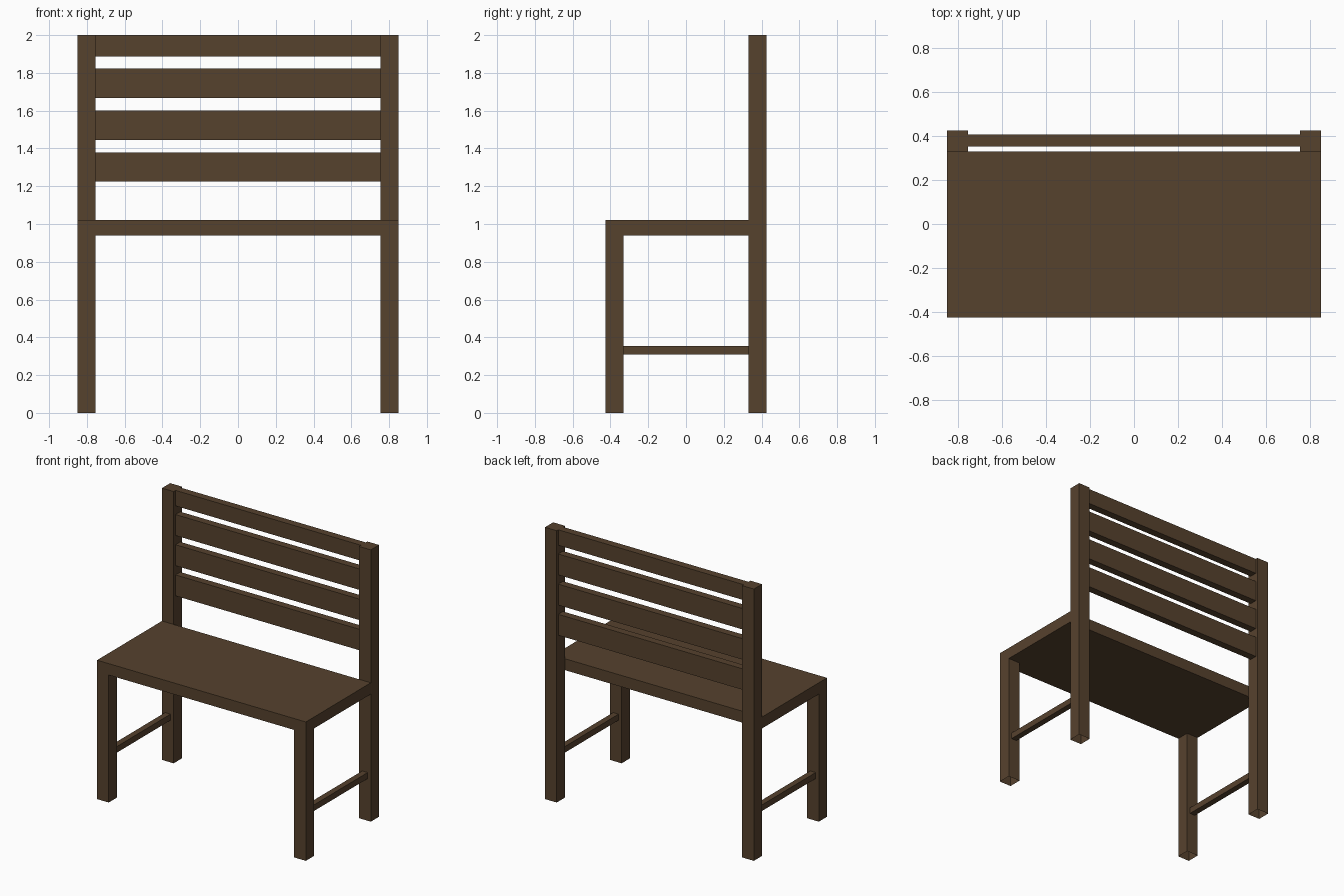
import bpy
import bmesh

if "Cube" in bpy.data.objects:
    bpy.data.objects.remove(bpy.data.objects["Cube"])

wood = bpy.data.materials.new("dark brown wood")
wood.diffuse_color = (0.094, 0.054, 0.027, 1.0)
wood.use_nodes = True
wood.node_tree.nodes["Principled BSDF"].inputs["Base Color"].default_value = wood.diffuse_color


def box(name, x, y, z, open_bottom=False):
    """Box from (min, max) ranges on each axis."""
    bm = bmesh.new()
    bmesh.ops.create_cube(bm, size=1)
    for v in bm.verts:
        v.co = [r[0] if c < 0 else r[1] for c, r in zip(v.co, (x, y, z))]
    if open_bottom:
        bm.normal_update()
        down = [f for f in bm.faces if f.normal.z < -0.5]
        bmesh.ops.delete(bm, geom=down, context='FACES_ONLY')
    mesh = bpy.data.meshes.new(name)
    bm.to_mesh(mesh)
    bm.free()
    mesh.materials.append(wood)
    obj = bpy.data.objects.new(name, mesh)
    bpy.context.collection.objects.link(obj)
    return obj


W, D, T = 0.85, 0.425, 0.095      # half width, half depth, post thickness
SEAT_LOW, SEAT_TOP = 0.938, 1.022

# Seat board, stopping at the back posts
box("seat", (-W, W), (-D, D - T), (SEAT_LOW, SEAT_TOP))

# Legs, back posts and side stretchers on both sides
for side, x0 in (("left", -W), ("right", W - T)):
    xr = (x0, x0 + T)
    xc = x0 + T / 2
    box(f"front_leg_{side}", xr, (-D, -D + T), (0, SEAT_LOW), open_bottom=True)
    box(f"back_post_{side}", xr, (D - T, D), (0, 2.0), open_bottom=True)
    box(f"stretcher_{side}", (xc - 0.022, xc + 0.022), (-D + T, D - T), (0.31, 0.355))

# Backrest slats between the posts
for i, zr in enumerate([(1.224, 1.378), (1.446, 1.6), (1.668, 1.822), (1.886, 2.0)]):
    box(f"back_slat_{i + 1}", (-W + T, W - T), (0.352, 0.407), zr)
